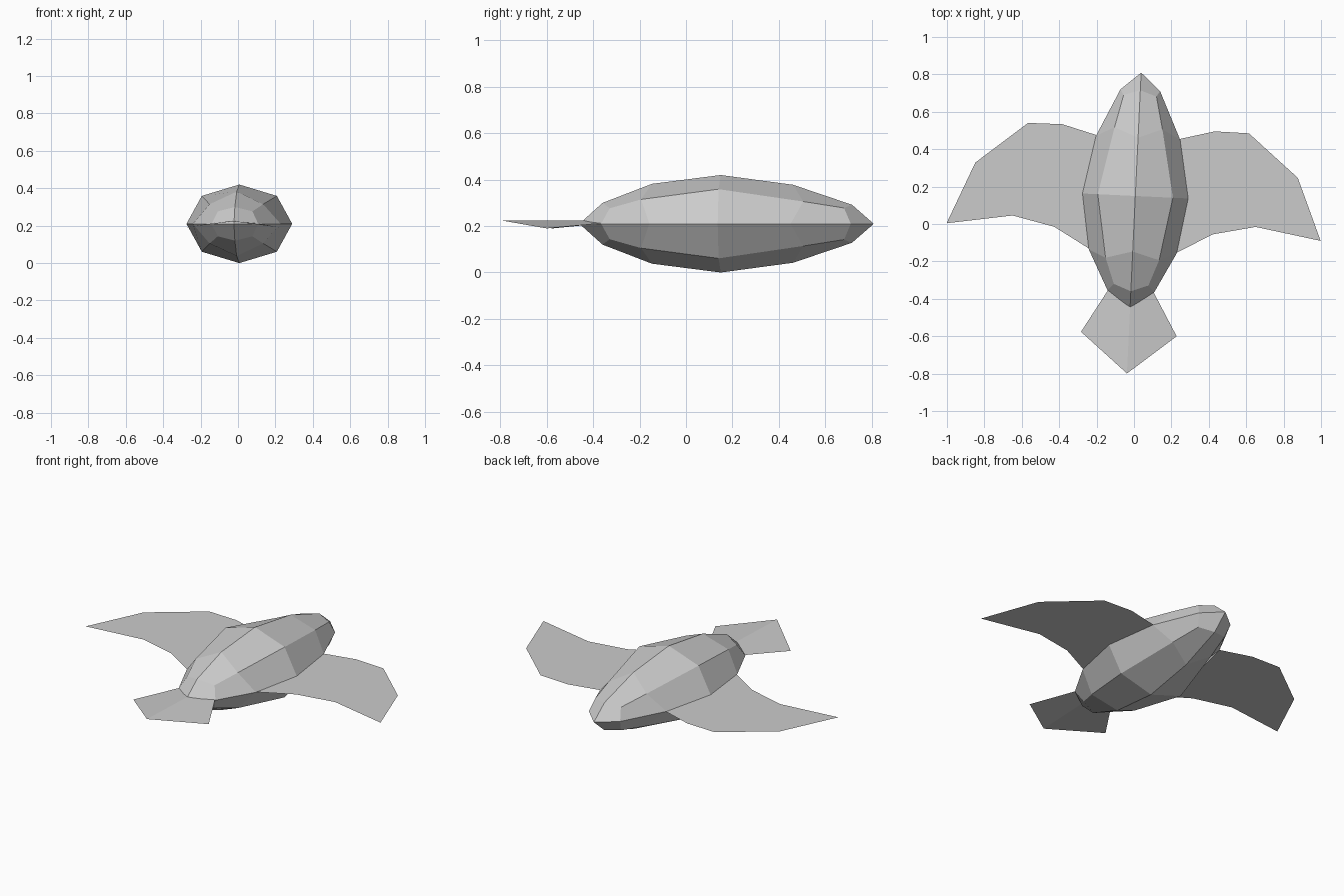
import bpy, math

cube = bpy.data.objects.get("Cube")
if cube:
    bpy.data.objects.remove(cube, do_unlink=True)

MID_Z = 0.21
YAW = math.radians(-2.7)  # the whole bird is turned slightly

grey = bpy.data.materials.new("light_grey")
grey.use_nodes = True
colour = (0.6, 0.6, 0.6, 1)
grey.diffuse_color = colour
grey.node_tree.nodes["Principled BSDF"].inputs["Base Color"].default_value = colour


def make(name, verts, faces):
    mesh = bpy.data.meshes.new(name)
    mesh.from_pydata(verts, [], faces)
    mesh.materials.append(grey)
    obj = bpy.data.objects.new(name, mesh)
    bpy.context.collection.objects.link(obj)
    obj.rotation_euler.z = YAW
    return obj


# Body: eight-sided rings (edge y, corner y, half width, half height, corner ratio)
rings = [
    (-0.36, -0.325, 0.125, 0.09, 0.74),
    (-0.147, -0.187, 0.235, 0.172, 0.61),
    (0.15, 0.15, 0.283, 0.21, 0.71),
    (0.462, 0.512, 0.225, 0.168, 0.57),
    (0.716, 0.686, 0.106, 0.082, 0.83),
]
compass = [(1, 0), (1, 1), (0, 1), (-1, 1), (-1, 0), (-1, -1), (0, -1), (1, -1)]
verts, faces = [], []
for edge_y, corner_y, half_x, half_z, ratio in rings:
    for cx, cz in compass:
        corner = cx and cz
        k = ratio if corner else 1
        verts.append((cx * half_x * k, corner_y if corner else edge_y,
                      MID_Z + cz * half_z * k))
for r in range(len(rings) - 1):
    for i in range(8):
        a, b = r * 8 + i, r * 8 + (i + 1) % 8
        faces.append((a, a + 8, b + 8, b))

# Body ends: four quads meeting at each tip
last = (len(rings) - 1) * 8
rear, nose = len(verts), len(verts) + 1
verts += [(0, -0.46, MID_Z), (0, 0.81, MID_Z)]
for i in range(0, 8, 2):
    j = (i + 2) % 8
    faces.append((rear, i, i + 1, j))
    faces.append((nose, last + j, last + i + 1, last + i))
make("body", verts, faces)

# Wings: flat strips between leading and trailing edges
leading = [(0.225, 0.466), (0.408, 0.515), (0.591, 0.513), (0.863, 0.288)]
trailing = [(0.235, -0.142), (0.425, -0.035), (0.65, 0.015), (1.001, -0.043)]
for name, side in (("left_wing", 1), ("right_wing", -1)):
    verts = [(side * x, y, MID_Z) for x, y in leading + trailing]
    faces = [(i, i + 4, i + 5, i + 1) for i in range(3)]
    make(name, verts, [f[::side] for f in faces])

# Tail: two panels sloping down from a centre ridge
verts = [(0, -0.36, 0.225), (0, -0.80, 0.225)]
for side in (1, -1):
    verts += [(side * 0.122, -0.36, 0.212), (side * 0.256, -0.589, 0.19)]
make("tail", verts, [(0, 1, 3, 2), (0, 4, 5, 1)])
